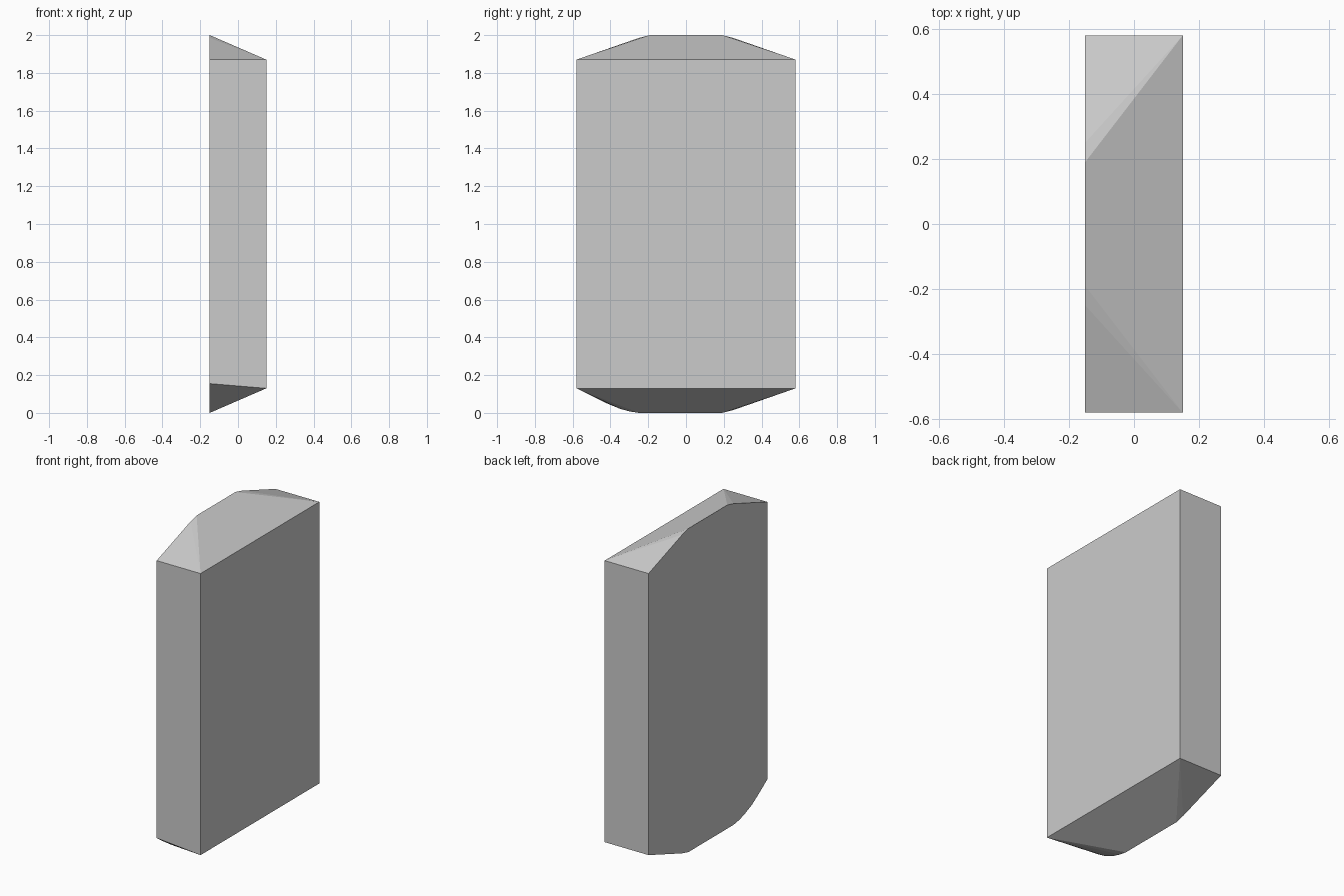
import bpy, bmesh, math

if "Cube" in bpy.data.objects:
    bpy.data.objects.remove(bpy.data.objects["Cube"])

HALF_X, HALF_Y = 0.15, 0.58

# Front face: plain rectangle (y, z)
front = [(s * HALF_Y, z) for s in (-1, 1) for z in (0.13, 1.87)]

# Back face: bevelled corners, with one rounder corner at the bottom
corner = [(0.58, 0.13), (0.25, 0.015), (0.19, 0.0)]
back = [(s * y, 2 - z) for s in (-1, 1) for y, z in corner]
back += corner
back += [(-0.58, 0.155), (-0.5, 0.1), (-0.43, 0.055),
         (-0.35, 0.022), (-0.3, 0.008), (-0.25, 0.0)]

# Slab: the solid spanned between both faces
bm = bmesh.new()
for x, outline in ((HALF_X, front), (-HALF_X, back)):
    for y, z in outline:
        bm.verts.new((x, y, z))
hull = bmesh.ops.convex_hull(bm, input=bm.verts[:])
loose = {g for g in hull["geom_interior"] + hull["geom_unused"]
         if isinstance(g, bmesh.types.BMVert)}
bmesh.ops.delete(bm, geom=list(loose), context="VERTS")
bmesh.ops.dissolve_limit(bm, angle_limit=math.radians(0.5),
                         verts=bm.verts[:], edges=bm.edges[:])
bmesh.ops.recalc_face_normals(bm, faces=bm.faces[:])

mesh = bpy.data.meshes.new("bevelled_slab")
bm.to_mesh(mesh)
bm.free()
bpy.context.collection.objects.link(bpy.data.objects.new("bevelled_slab", mesh))
